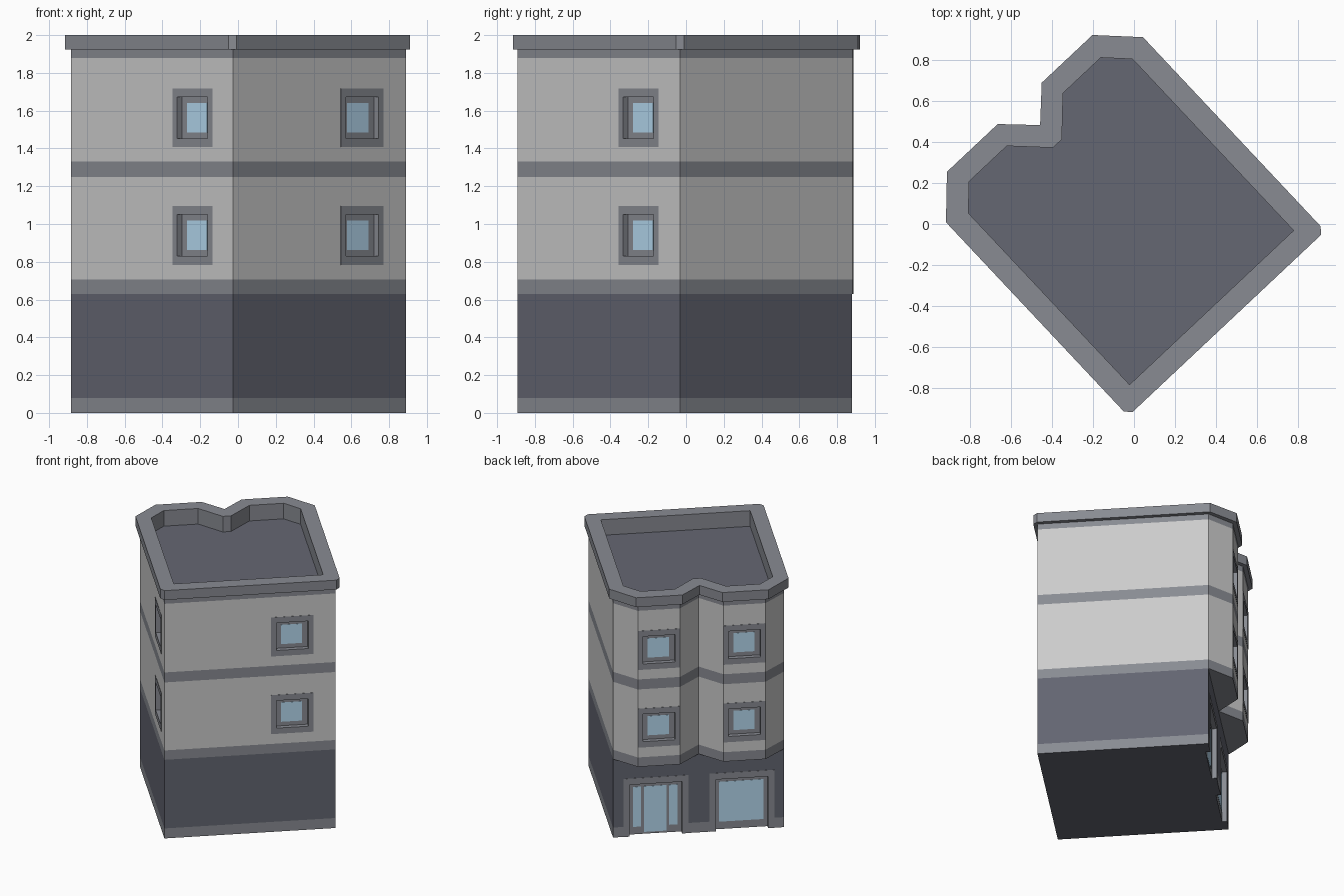
import bpy, bmesh
from math import radians
from mathutils import Matrix, Vector

if "Cube" in bpy.data.objects:
    bpy.data.objects.remove(bpy.data.objects["Cube"])

# The building is modelled square-on, then turned to its final heading
WORLD = Matrix.Translation((0.0025, -0.0075, 0)) @ Matrix.Rotation(radians(43.22), 4, 'Z')
TRIM, WALL, DARK, ROOF, GLASS = range(5)
COLORS = [("trim", (0.25, 0.26, 0.29)), ("wall", (0.55, 0.55, 0.55)),
          ("ground_floor", (0.125, 0.13, 0.165)), ("roof", (0.13, 0.135, 0.17)),
          ("glass", (0.47, 0.70, 0.88))]
MATS = []
for name, c in COLORS:
    m = bpy.data.materials.new(name)
    m.diffuse_color = (*c, 1)
    m.use_nodes = True
    m.node_tree.nodes["Principled BSDF"].inputs["Base Color"].default_value = m.diffuse_color
    MATS.append(m)


def finish(name, bm):
    bmesh.ops.recalc_face_normals(bm, faces=bm.faces)
    me = bpy.data.meshes.new(name)
    bm.to_mesh(me)
    bm.free()
    me.transform(WORLD)
    for m in MATS:
        me.materials.append(m)
    ob = bpy.data.objects.new(name, me)
    bpy.context.collection.objects.link(ob)
    return ob


def loft(name, rings, mats, bottom, top):
    """Stack of (outline, z) rings; mats gives one material per band."""
    bm = bmesh.new()
    loops = [[bm.verts.new((x, y, z)) for x, y in pts] for pts, z in rings]
    for a, b, m in zip(loops, loops[1:], mats):
        n = len(a)
        for i in range(n):
            j = (i + 1) % n
            bm.faces.new((a[i], a[j], b[j], b[i])).material_index = m
    bm.faces.new(loops[0][::-1]).material_index = bottom
    bm.faces.new(loops[-1]).material_index = top
    bmesh.ops.remove_doubles(bm, verts=bm.verts, dist=1e-4)
    return finish(name, bm)


def boxes(name, items, mat):
    """items: (site matrix, x0, x1, y0, y1, z0, z1)"""
    bm = bmesh.new()
    for site, x0, x1, y0, y1, z0, z1 in items:
        mid = Vector(((x0 + x1) / 2, (y0 + y1) / 2, (z0 + z1) / 2))
        size = Matrix.Diagonal((x1 - x0, y1 - y0, z1 - z0, 1))
        bmesh.ops.create_cube(bm, size=1, matrix=site @ Matrix.Translation(mid) @ size)
    for f in bm.faces:
        f.material_index = mat
    return finish(name, bm)


def cut(ob, items):
    cutter = boxes("cutter", items, TRIM)
    mod = ob.modifiers.new("openings", 'BOOLEAN')
    mod.operation, mod.solver, mod.object = 'DIFFERENCE', 'EXACT', cutter
    bpy.context.view_layer.objects.active = ob
    bpy.ops.object.modifier_apply(modifier=mod.name)
    bpy.data.objects.remove(cutter, do_unlink=True)


def site(u, v, z, deg):
    """Spot on a wall: x runs along the wall, y points outward."""
    return Matrix.Translation((u, v, z)) @ Matrix.Rotation(radians(deg), 4, 'Z')


def mirror(half):
    return half + [(-x, y) for x, y in half[::-1]]


# Outlines: front corner (x2), back corner, bay outer, bay inner, valley
base = [(.628, -.625), (.628, .625), (-.628, .625), (-.628, -.625)]
wall = mirror([(.628, -.625), (.628, -.625), (.628, .628), (.469, .785), (.159, .785), (0, .628)])
eave = mirror([(.630, -.655), (.658, -.623), (.658, .640), (.486, .816), (.147, .816), (0, .671)])
inner = mirror([(.548, -.548), (.548, -.548), (.548, .597), (.440, .708), (.188, .708), (.030, .548)])

# Ground floor, and upper floors with bays, cornice and sunken roof
ground = loft("ground_floor", [(base, 0), (base, .08), (base, .63)], [TRIM, DARK], DARK, TRIM)
upper = loft("upper_floors",
             [(wall, .63), (wall, .705), (wall, 1.25), (wall, 1.33), (wall, 1.88), (wall, 1.925),
              (eave, 1.925), (eave, 2), (inner, 2), (inner, 1.875)],
             [TRIM, WALL, TRIM, WALL, TRIM, TRIM, TRIM, TRIM, TRIM], TRIM, ROOF)

DEPTH, PROUD = 0.034, 0.002

# Square windows on two storeys
sites = [site(u, v, z, a) for z in (.94, 1.5625)
         for u, v, a in ((-.628, -.314, 90), (.310, -.625, 180), (.314, .785, 0), (-.314, .785, 0))]
W, H, FW, FH = .1175, .11, .155, .156
cut(upper, [(s, -W, W, -DEPTH, .1, -H, H) for s in sites])
frames, panes = [], []
for s in sites:
    frames += [(s, -FW, -W, 0, PROUD, -FH, FH), (s, W, FW, 0, PROUD, -FH, FH),
               (s, -W, W, 0, PROUD, H, FH), (s, -W, W, 0, PROUD, -FH, -H)]
    panes.append((s, -.078, .078, -DEPTH, -DEPTH + PROUD, -.0775, .0775))
boxes("window_frames", frames, TRIM)
boxes("window_panes", panes, GLASS)

# Shop entrance and display window on the ground floor
door, shop = site(.314, .625, 0, 0), site(-.318, .625, 0, 0)
W, H, FW, FH = .192, .415, .239, .465
cut(ground, [(s, -W, W, -DEPTH, .1, -.1, H) for s in (door, shop)])
frames = []
for s in (door, shop):
    frames += [(s, -FW, -W, 0, PROUD, 0, FH), (s, W, FW, 0, PROUD, 0, FH),
               (s, -W, W, 0, PROUD, H, FH)]
boxes("shopfront_frames", frames, TRIM)
y0, y1 = -DEPTH, -DEPTH + PROUD
boxes("shop_window_pane", [(shop, -.163, .163, y0, y1, .06, .38)], GLASS)
boxes("door_panes", [(door, -.083, .083, y0, y1, .015, .38),
                     (door, -.163, -.103, y0, y1, .06, .38),
                     (door, .103, .163, y0, y1, .06, .38)], GLASS)
